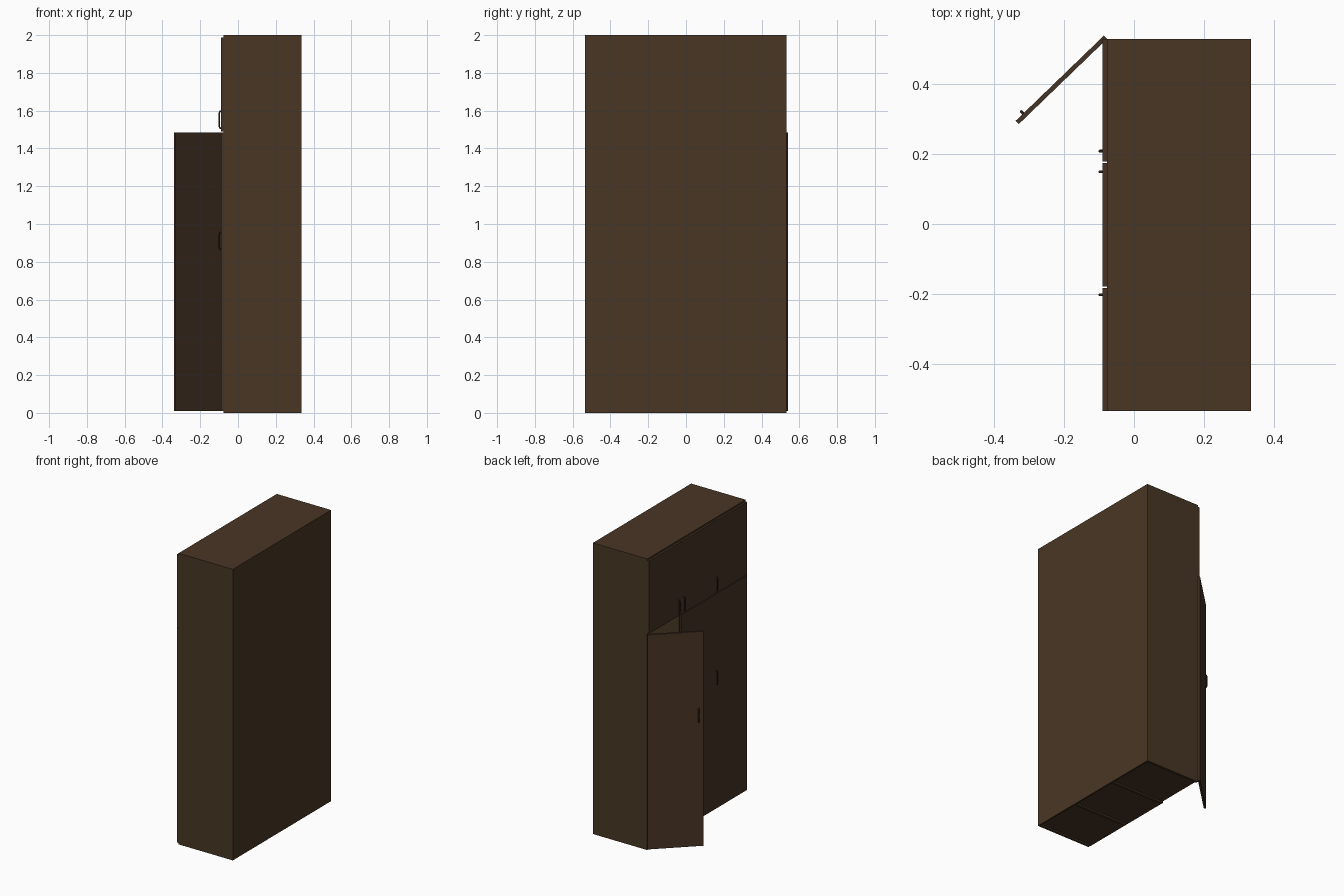
import bpy, math
from mathutils import Matrix, Vector

if "Cube" in bpy.data.objects:
    bpy.data.objects.remove(bpy.data.objects["Cube"])


def material(name, col):
    m = bpy.data.materials.new(name)
    m.diffuse_color = (*col, 1)
    m.use_nodes = True
    m.node_tree.nodes["Principled BSDF"].inputs["Base Color"].default_value = m.diffuse_color
    return m


WOOD = material("brown wood", (0.066, 0.037, 0.018))
DOOR = material("door wood", (0.062, 0.034, 0.019))
METAL = material("dark handle", (0.030, 0.018, 0.011))


def box(name, lo, hi, mat):
    x0, y0, z0 = lo
    x1, y1, z1 = hi
    v = [(x, y, z) for x in (x0, x1) for y in (y0, y1) for z in (z0, z1)]
    f = [(0, 1, 3, 2), (4, 6, 7, 5), (0, 4, 5, 1), (2, 3, 7, 6), (0, 2, 6, 4), (1, 5, 7, 3)]
    me = bpy.data.meshes.new(name)
    me.from_pydata(v, [], f)
    me.materials.append(mat)
    ob = bpy.data.objects.new(name, me)
    bpy.context.collection.objects.link(ob)
    return ob


def handle(name, y, z):
    # bow handle: a small tube bent into a bracket
    cu = bpy.data.curves.new(name, 'CURVE')
    cu.dimensions = '3D'
    cu.bevel_depth = 0.004
    cu.bevel_resolution = 2
    cu.use_fill_caps = True
    pts = [(0.001, -0.046), (-0.005, -0.045), (-0.008, -0.038),
           (-0.008, 0.038), (-0.005, 0.045), (0.001, 0.046)]
    sp = cu.splines.new('POLY')
    sp.points.add(len(pts) - 1)
    for p, (dx, dz) in zip(sp.points, pts):
        p.co = (FRONT + dx, y, z + dz, 1)
    cu.materials.append(METAL)
    ob = bpy.data.objects.new(name, cu)
    bpy.context.collection.objects.link(ob)
    return ob


FRONT, FACE, BACK = -0.09, -0.077, 0.336
Y0, Y1, T = -0.536, 0.531, 0.016
SPLITS = [Y0, -0.181, 0.177, Y1]

# carcass: sides, dividers, back, top
box("side_right", (FACE, Y0, 0), (BACK, Y0 + T, 2), WOOD)
box("side_left", (FACE, Y1 - T, 0), (BACK, Y1, 2), WOOD)
box("top_panel", (FACE, Y0 + T, 2 - T), (BACK, Y1 - T, 2), WOOD)
box("back_panel", (BACK - 0.01, Y0 + T, 0), (BACK, Y1 - T, 2 - T), WOOD)
for i, y in enumerate(SPLITS[1:3]):
    box(f"divider_{i}", (FACE, y - T / 2, 0), (BACK - 0.01, y + T / 2, 2 - T), WOOD)

# bottoms and upper shelves in each bay
for i in range(3):
    a = SPLITS[i] + (T if i == 0 else T / 2)
    b = SPLITS[i + 1] - (T if i == 2 else T / 2)
    for part, z in (("bottom", 0.01), ("shelf", 1.479)):
        box(f"{part}_{i}", (FACE, a, z), (BACK - 0.01, b, z + T), WOOD)

# doors with handles; the lower left one stands open
hinge = Vector((FACE, Y1, 0))
swing = Matrix.Translation(hinge) @ Matrix.Rotation(math.radians(-46), 4, 'Z') @ Matrix.Translation(-hinge)
handle_y = [-0.203, 0.150, 0.209]
for i in range(3):
    a = SPLITS[i] + (0 if i == 0 else 0.002)
    b = SPLITS[i + 1] - (0 if i == 2 else 0.002)
    for part, z0, z1, hz in (("lower", 0.01, 1.484, 0.91), ("upper", 1.489, 1.988, 1.552)):
        objs = [box(f"{part}_door_{i}", (FRONT, a, z0), (FACE, b, z1), DOOR),
                handle(f"{part}_handle_{i}", handle_y[i], hz)]
        if part == "lower" and i == 2:
            for o in objs:
                o.matrix_world = swing
